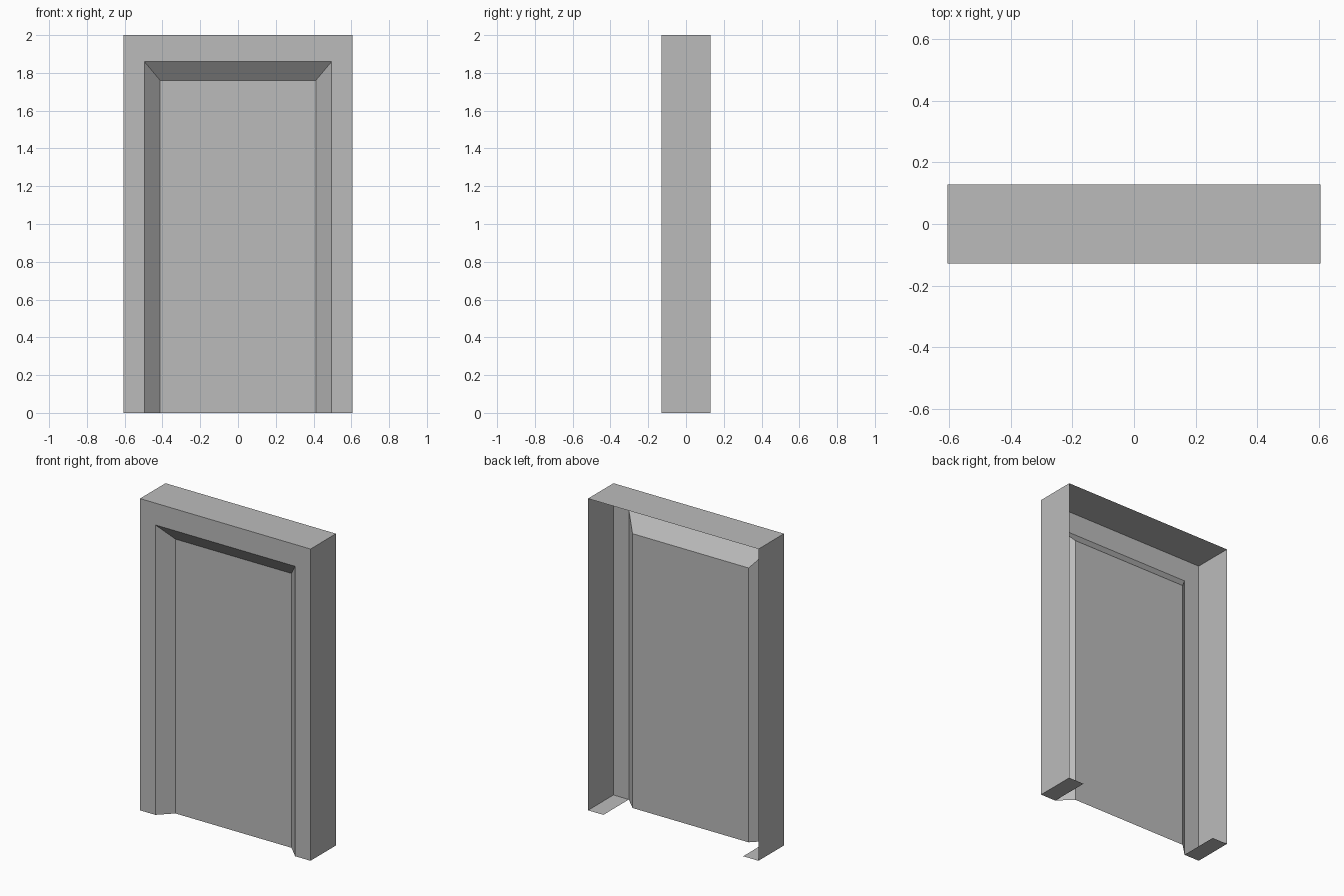
import bpy
import bmesh

cube = bpy.data.objects.get("Cube")
if cube:
    bpy.data.objects.remove(cube, do_unlink=True)

# Single plain grey finish
grey = bpy.data.materials.new("plain_grey")
grey.use_nodes = True
colour = (0.5, 0.5, 0.5, 1)
grey.diffuse_color = colour
grey.node_tree.nodes["Principled BSDF"].inputs["Base Color"].default_value = colour

FRONT, BACK = -0.129, 0.129
PANEL_Y = FRONT + 0.083


def arch(half_width, height, y):
    """Square arch outline: left foot, over the top, right foot."""
    return [(-half_width, y, 0), (-half_width, y, height),
            (half_width, y, height), (half_width, y, 0)]


def build(name, outlines=(), faces=()):
    """Bridge consecutive arch outlines and add any single faces."""
    bm = bmesh.new()
    rows = [[bm.verts.new(p) for p in line] for line in outlines]
    for a, b in zip(rows, rows[1:]):
        for i in range(len(a) - 1):
            bm.faces.new((a[i], a[i + 1], b[i + 1], b[i]))
    for corners in faces:
        bm.faces.new([bm.verts.new(p) for p in corners])
    bmesh.ops.remove_doubles(bm, verts=bm.verts, dist=0.0001)
    mesh = bpy.data.meshes.new(name)
    bm.to_mesh(mesh)
    bm.free()
    mesh.materials.append(grey)
    obj = bpy.data.objects.new(name, mesh)
    bpy.context.collection.objects.link(obj)
    return obj


outer_back = arch(0.605, 2, BACK)
outer_front = arch(0.605, 2, FRONT)
opening = arch(0.496, 1.86, FRONT)
panel = arch(0.412, 1.76, PANEL_Y)

# Soles under the two posts
soles = []
for side in (-1, 1):
    sole = [(side * 0.605, FRONT, 0), (side * 0.605, BACK, 0),
            (side * 0.496, BACK, 0), (side * 0.496, FRONT, 0)]
    soles.append(sole if side < 0 else sole[::-1])

# Hollow casing, open at the back
build("door_frame", [outer_back, outer_front, opening], soles)
# Splayed sides and head of the recess
build("recess_reveal", [opening, panel])
# Flat door leaf
build("door_panel", faces=[panel[::-1]])
